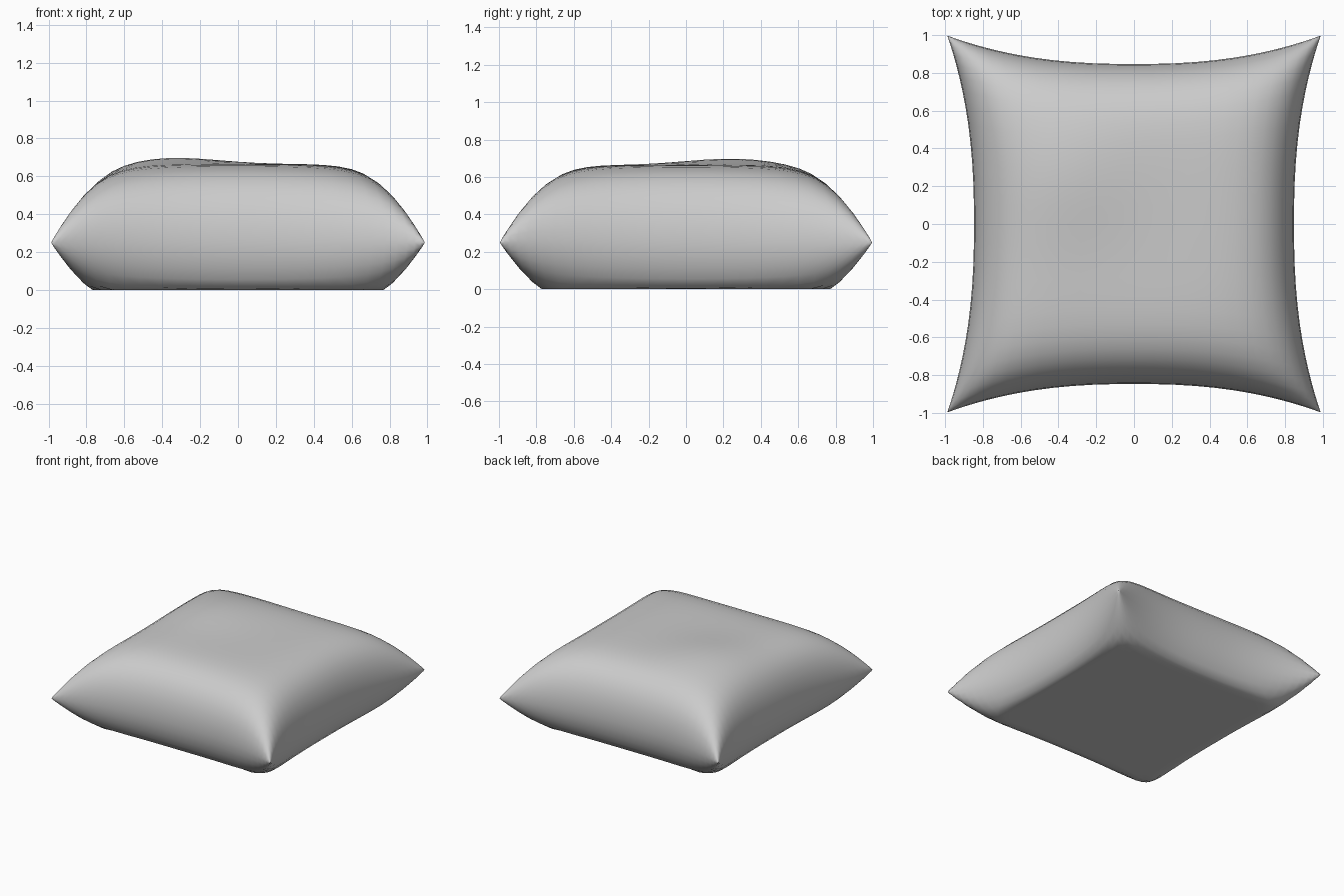
import bpy, bmesh, math

if "Cube" in bpy.data.objects:
    bpy.data.objects.remove(bpy.data.objects["Cube"])

N = 28            # grid divisions per sheet
SEAM_Z = 0.25     # height of the seam line


def fullness(u, v):
    """Puffiness of the filling: 0 on the seam, about 1 in the middle."""
    f = math.sqrt(max(0, 1 - abs(u) ** 6)) * math.sqrt(max(0, 1 - abs(v) ** 6))
    return f * (1 - 0.2 * (u * v) ** 2)


def add_sheet(bm, top):
    """One square cloth panel, pinched at its edges and drawn out at corners."""
    sheet = bmesh.ops.create_grid(bm, x_segments=N, y_segments=N, size=1)
    for vert in sheet["verts"]:
        # crowd the divisions towards the rounded rim
        u = math.sin(vert.co.x * math.pi / 2)
        v = math.sin(vert.co.y * math.pi / 2)
        x = u * (0.847 + 0.141 * abs(v) ** 2.4)
        y = v * (0.847 + 0.150 * abs(u) ** 2.4)
        f = fullness(u, v)
        if top:
            # slightly uneven stuffing, highest at the back left
            bump = 0.035 * math.exp(-((x + 0.35) ** 2 + (y - 0.25) ** 2) / 0.12)
            z = SEAM_Z + (0.415 + bump) * f
        else:
            # underside pressed flat on the floor
            z = max(0, SEAM_Z - 0.36 * f)
        vert.co = (x, y, z)


# Pillow: two panels joined along the seam
bm = bmesh.new()
add_sheet(bm, True)
add_sheet(bm, False)
bmesh.ops.remove_doubles(bm, verts=bm.verts, dist=0.0005)
bmesh.ops.recalc_face_normals(bm, faces=bm.faces)
for face in bm.faces:
    face.smooth = True
mesh = bpy.data.meshes.new("pillow")
bm.to_mesh(mesh)
bm.free()
pillow = bpy.data.objects.new("pillow", mesh)
bpy.context.collection.objects.link(pillow)
